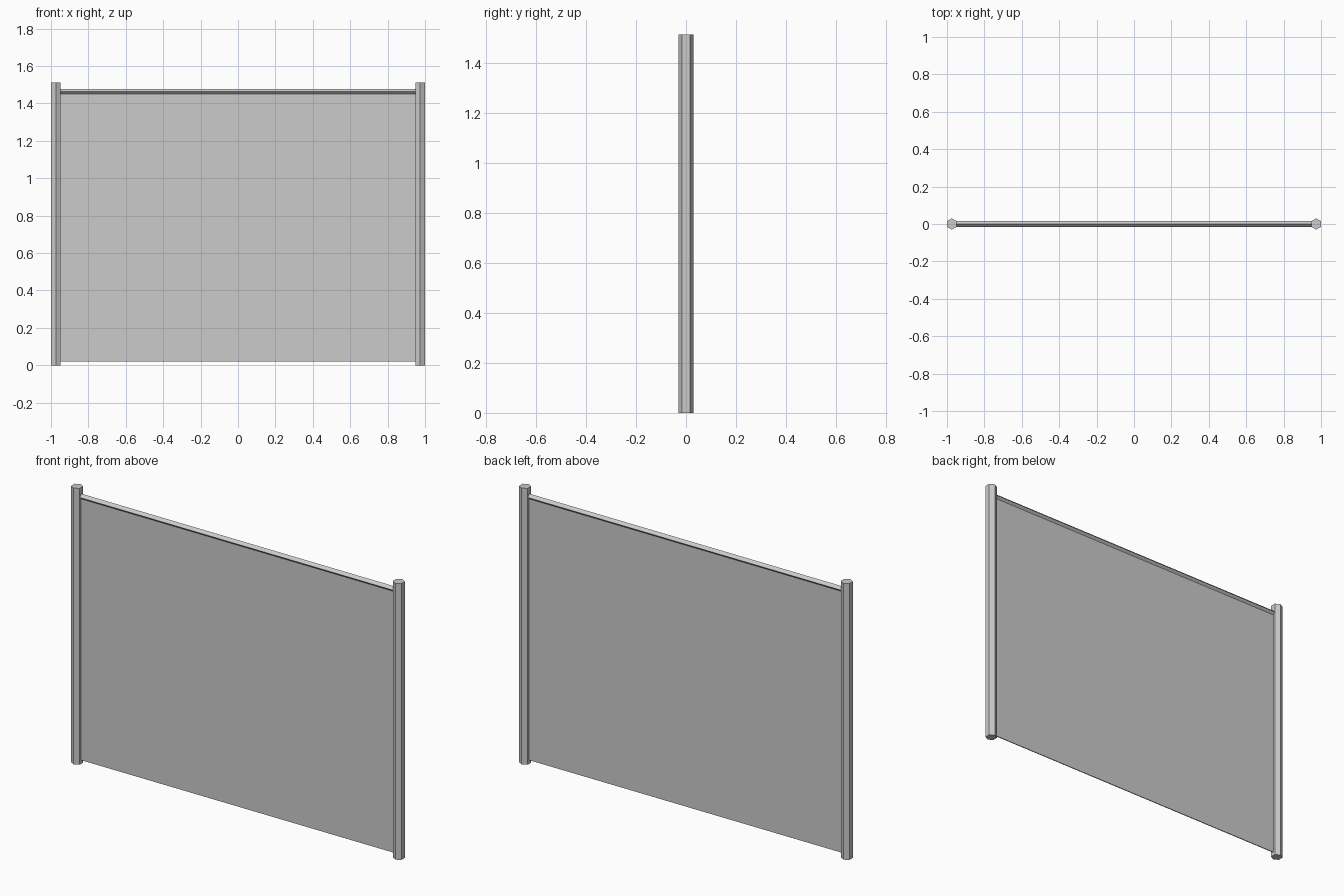
import bpy, math
from mathutils import Matrix

if "Cube" in bpy.data.objects:
    bpy.data.objects.remove(bpy.data.objects["Cube"])

HEIGHT = 1.513
POST_X = 0.974
RAIL_Z = 1.463

grey = bpy.data.materials.new("light grey")
grey.diffuse_color = (0.6, 0.6, 0.6, 1)
grey.use_nodes = True
grey.node_tree.nodes["Principled BSDF"].inputs["Base Color"].default_value = grey.diffuse_color


def finish(name):
    ob = bpy.context.object
    ob.name = name
    ob.data.materials.append(grey)
    return ob


def prism(name, sides, radius, length, matrix):
    """Flat-sided bar running along its local z, first corner on local y."""
    bpy.ops.mesh.primitive_cylinder_add(vertices=sides, radius=radius, depth=length)
    ob = finish(name)
    ob.data.transform(matrix)
    return ob


# Hexagonal posts with corners facing front and back
for side, label in ((-1, "left"), (1, "right")):
    prism(label + "_post", 6, 0.03, HEIGHT,
          Matrix.Translation((side * POST_X, 0, HEIGHT / 2)))

# Diamond-section top rail between the posts
prism("top_rail", 4, 0.015, 2 * POST_X,
      Matrix.Translation((0, 0, RAIL_Z)) @ Matrix.Rotation(math.pi / 2, 4, 'Y'))

# Thin panel hanging from the rail
bottom = 0.02
bpy.ops.mesh.primitive_cube_add(size=1)
panel = finish("panel")
panel.data.transform(Matrix.Translation((0, 0, (bottom + RAIL_Z) / 2))
                     @ Matrix.Diagonal((2 * POST_X, 0.005, RAIL_Z - bottom, 1)))
